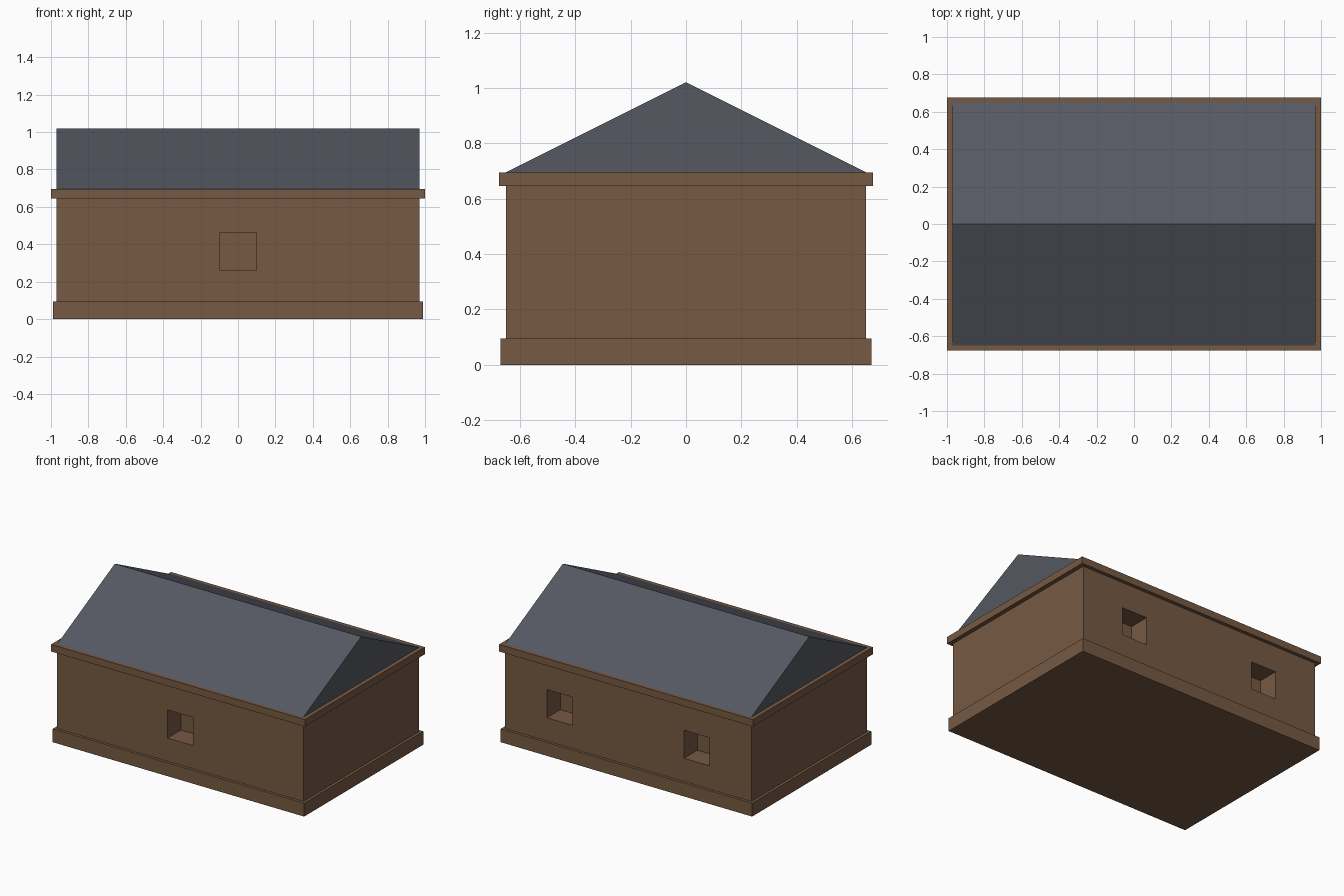
import bpy, bmesh

if "Cube" in bpy.data.objects:
    bpy.data.objects.remove(bpy.data.objects["Cube"])


def material(name, color):
    mat = bpy.data.materials.new(name)
    mat.diffuse_color = (*color, 1)
    mat.use_nodes = True
    mat.node_tree.nodes["Principled BSDF"].inputs["Base Color"].default_value = mat.diffuse_color
    return mat


def finish(name, bm, mat=None):
    bmesh.ops.recalc_face_normals(bm, faces=bm.faces[:])
    mesh = bpy.data.meshes.new(name)
    bm.to_mesh(mesh)
    bm.free()
    obj = bpy.data.objects.new(name, mesh)
    bpy.context.collection.objects.link(obj)
    if mat:
        mesh.materials.append(mat)
    return obj


def box(name, half_x, half_y, z0, z1, mat=None, x=0, y=0):
    bm = bmesh.new()
    bmesh.ops.create_cube(bm, size=2)
    for v in bm.verts:
        v.co.x = x + v.co.x * half_x
        v.co.y = y + v.co.y * half_y
        v.co.z = z0 if v.co.z < 0 else z1
    return finish(name, bm, mat)


wood = material("brown_wall", (0.18, 0.10, 0.055))
slate = material("slate_roof", (0.09, 0.10, 0.12))

# Stacked body: plinth, walls, cornice
box("plinth", 0.99, 0.67, 0, 0.095, wood)
walls = box("walls", 0.97, 0.65, 0.095, 0.645, wood)
box("cornice", 1.0, 0.675, 0.645, 0.695, wood)

# Window recesses 0.15 deep: one in front, two at the back
for i, (x, side) in enumerate([(0, -1), (-0.54, 1), (0.54, 1)]):
    cutter = box(f"window_cutter_{i}", 0.1, 0.15, 0.26, 0.46, wood, x, side * 0.65)
    cutter.hide_render = True
    cutter.hide_set(True)
    cut = walls.modifiers.new(f"window_{i}", 'BOOLEAN')
    cut.operation = 'DIFFERENCE'
    cut.solver = 'EXACT'
    cut.object = cutter

# Gable roof: triangle extruded along x
bm = bmesh.new()
profile = [(-0.65, 0.695), (0.65, 0.695), (0, 1.02)]
gable = bm.faces.new([bm.verts.new((-0.97, y, z)) for y, z in profile])
end = bmesh.ops.extrude_face_region(bm, geom=[gable], use_keep_orig=True)["geom"]
bmesh.ops.translate(bm, vec=(1.94, 0, 0),
                    verts=[g for g in end if isinstance(g, bmesh.types.BMVert)])
finish("roof", bm, slate)
